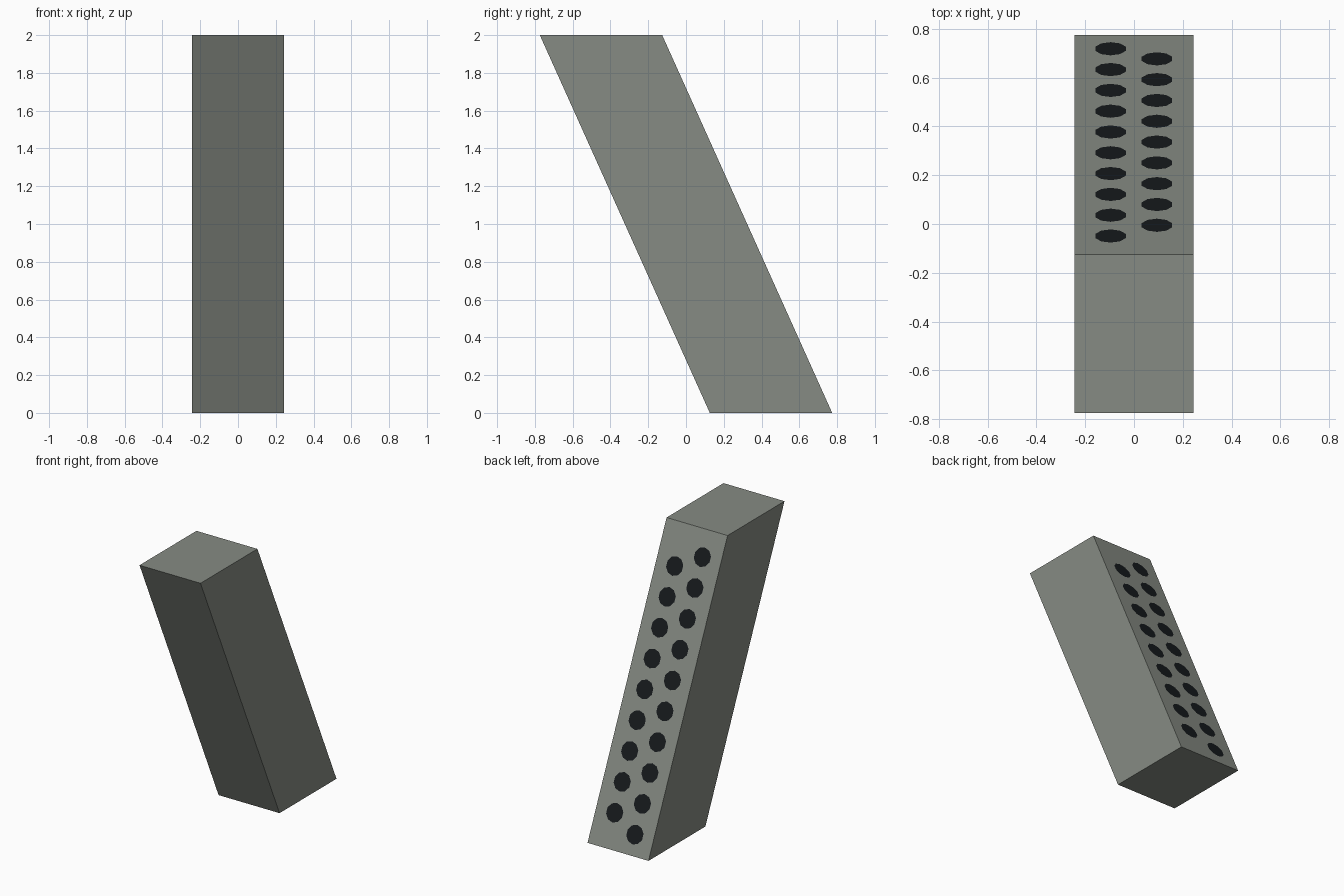
import bpy, bmesh
from mathutils import Matrix, Vector

if "Cube" in bpy.data.objects:
    bpy.data.objects.remove(bpy.data.objects["Cube"])

HALF_W, BACK, SLOPE = 0.243, 0.774, 0.45   # back face: y = BACK - SLOPE * z


def add_object(name, bm, color):
    mesh = bpy.data.meshes.new(name)
    bm.to_mesh(mesh)
    bm.free()
    mat = bpy.data.materials.new(name + "_colour")
    mat.diffuse_color = color
    mat.use_nodes = True
    mat.node_tree.nodes["Principled BSDF"].inputs["Base Color"].default_value = mat.diffuse_color
    mesh.materials.append(mat)
    obj = bpy.data.objects.new(name, mesh)
    bpy.context.collection.objects.link(obj)
    return obj


# Leaning block: parallelogram side profile extruded across x
bm = bmesh.new()
profile = [(0.126, 0), (BACK, 0), (-0.126, 2), (-BACK, 2)]
face = bm.faces.new([bm.verts.new((-HALF_W, y, z)) for y, z in profile])
ext = bmesh.ops.extrude_face_region(bm, geom=[face])
bmesh.ops.translate(bm, vec=(2 * HALF_W, 0, 0),
                    verts=[v for v in ext["geom"] if isinstance(v, bmesh.types.BMVert)])
bmesh.ops.recalc_face_normals(bm, faces=bm.faces)
add_object("leaning_block", bm, (0.24, 0.26, 0.23, 1))

# Two staggered columns of dark ten-sided ports on the sloping back face
up = Vector((0, -SLOPE, 1)).normalized()
out = Vector((0, 1, SLOPE)).normalized()
side = up.cross(out)
basis = Matrix((side, up, out)).transposed().to_4x4()
bm = bmesh.new()
for x, first_y, count in ((-0.096, -0.051, 10), (0.094, -0.007, 9)):
    for i in range(count):
        y = first_y + i * 0.0853
        centre = Vector((x, y, (BACK - y) / SLOPE)) + out * 0.002
        bmesh.ops.create_circle(bm, cap_ends=True, segments=10, radius=0.066,
                                matrix=Matrix.Translation(centre) @ basis @ Matrix.Rotation(1.570796, 4, "Z")
                                @ Matrix.Rotation(1.570796, 4, "Z"))
add_object("back_ports", bm, (0.008, 0.01, 0.012, 1))
